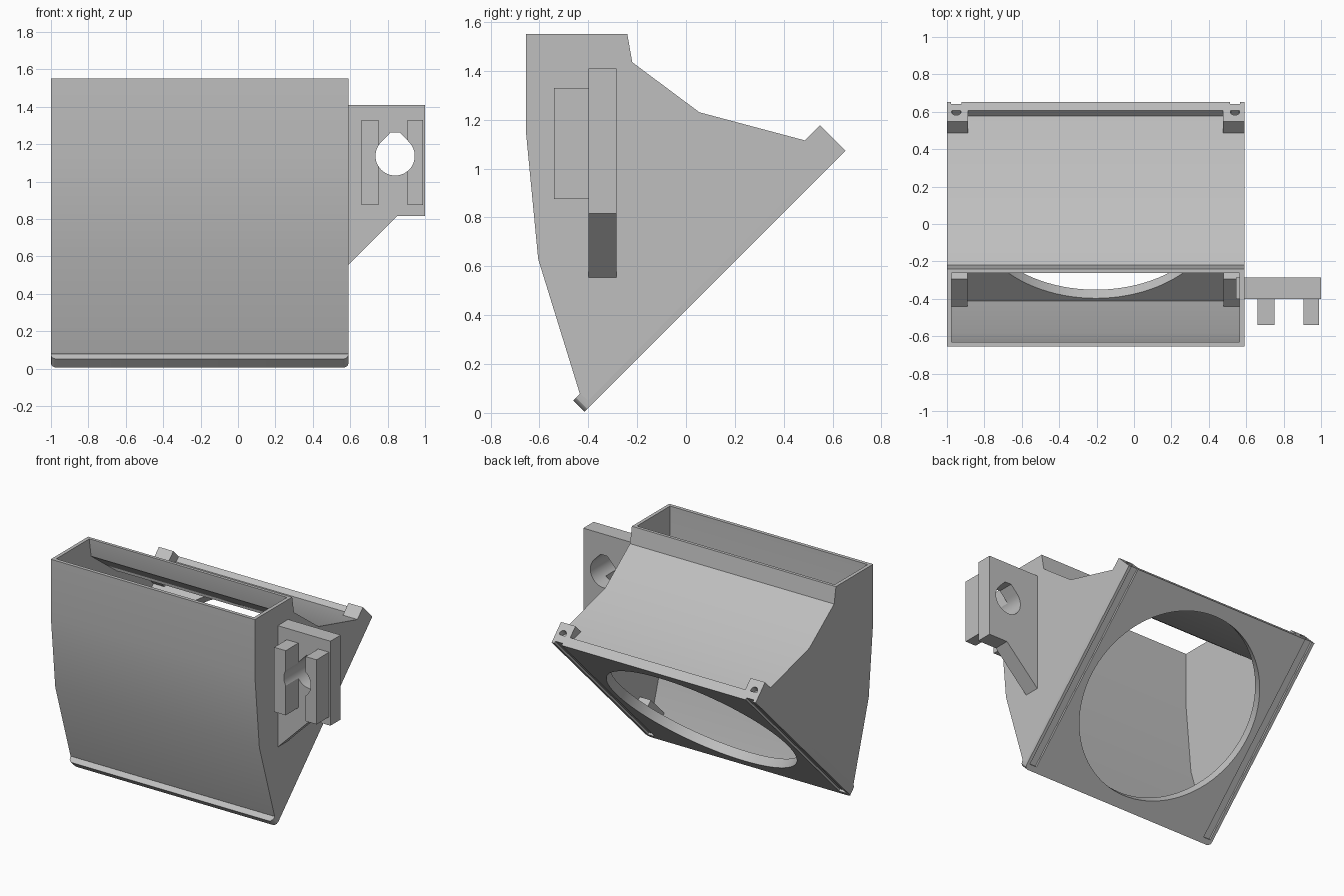
import bpy
import bmesh
from math import sin, cos, pi, radians
from mathutils import Matrix, Vector

cube = bpy.data.objects.get("Cube")
if cube:
    bpy.data.objects.remove(cube, do_unlink=True)

grey = bpy.data.materials.new("plain grey")
grey.use_nodes = True
grey.diffuse_color = (0.52, 0.52, 0.52, 1)
grey.node_tree.nodes["Principled BSDF"].inputs["Base Color"].default_value = grey.diffuse_color

LEFT, RIGHT = 0.59, -1.0       # duct sides
MID = (LEFT + RIGHT) / 2
LENGTH, THICK = 1.51, 0.065    # sloped fan plate
S = 0.5 ** 0.5

# Frames: columns are profile u, profile v, extrusion direction, origin
SIDE = Matrix(((0, 0, 1, 0), (1, 0, 0, 0), (0, 1, 0, 0), (0, 0, 0, 1)))
FRONT = Matrix(((1, 0, 0, 0), (0, 0, 1, 0), (0, 1, 0, 0), (0, 0, 0, 1)))
# Sloped plate frame: x across, u up the slope, h into the duct
SLOPE = Matrix(((1, 0, 0, 0), (0, S, -S, -0.415), (0, S, S, 0.005), (0, 0, 0, 1)))
# End frame: profile in x and h, extruded up the slope
END = SLOPE @ FRONT


def prism(name, points, lo, hi, frame):
    bm = bmesh.new()
    face = bm.faces.new([bm.verts.new(frame @ Vector((u, v, lo))) for u, v in points])
    offset = frame.to_3x3() @ Vector((0, 0, hi - lo))
    new = bmesh.ops.extrude_face_region(bm, geom=[face])["geom"]
    bmesh.ops.translate(bm, vec=offset, verts=[g for g in new if isinstance(g, bmesh.types.BMVert)])
    bmesh.ops.recalc_face_normals(bm, faces=bm.faces)
    mesh = bpy.data.meshes.new(name)
    bm.to_mesh(mesh)
    bm.free()
    mesh.materials.append(grey)
    obj = bpy.data.objects.new(name, mesh)
    bpy.context.collection.objects.link(obj)
    return obj


def rect(u0, u1, v0, v1):
    return [(u0, v0), (u1, v0), (u1, v1), (u0, v1)]


def circle(u, v, r, n):
    return [(u + r * cos(2 * pi * i / n), v + r * sin(2 * pi * i / n)) for i in range(n)]


def cut(obj, cutters):
    for c in cutters:
        mod = obj.modifiers.new("cut", 'BOOLEAN')
        mod.object, mod.solver = c, 'EXACT'
    deps = bpy.context.evaluated_depsgraph_get()
    mesh = bpy.data.meshes.new_from_object(obj.evaluated_get(deps))
    obj.modifiers.clear()
    obj.data = mesh
    for c in cutters:
        bpy.data.objects.remove(c, do_unlink=True)


# Duct shell, open at the top and towards the fan plate
outer = [(-0.655, 1.55), (-0.24, 1.55), (-0.22, 1.435), (0.055, 1.23), (0.58, 1.09),
         (0.60, 1.07), (-0.40, 0.05), (-0.435, 0.08), (-0.605, 0.63), (-0.655, 1.15)]
inner = [(-0.63, 1.7), (-0.262, 1.7), (-0.262, 1.54), (-0.242, 1.42), (0.045, 1.207), (0.562, 1.067),
         (0.62, 1.0), (-0.38, 0), (-0.41, 0.095), (-0.58, 0.635), (-0.63, 1.155)]
shell = prism("duct_shell", outer, RIGHT, LEFT, SIDE)
cut(shell, [prism("cavity", inner, RIGHT + 0.025, LEFT - 0.025, SIDE)])

# Fan plate with round opening, rounded lower corners and two long grooves
r = 0.03
corner = [(r * (1 - cos(a)), r * (1 - sin(a))) for a in (0, pi / 6, pi / 3, pi / 2)]
outline = [(RIGHT, LENGTH)] + [(RIGHT + a, b) for a, b in corner]
outline += [(LEFT - a, b) for a, b in reversed(corner)] + [(LEFT, LENGTH)]
plate = prism("fan_plate", outline, 0, THICK, SLOPE)
cutters = [prism("opening", circle(MID, LENGTH / 2, 0.665, 96), -0.1, 0.2, SLOPE)]
for side in (-1, 1):
    x = MID + side * 0.745
    cutters.append(prism("groove", rect(x - 0.028, x + 0.028, 0.04, 1.6), -0.05, 0.015, SLOPE))
cut(plate, cutters)

# Screw bosses in the four plate corners
for side, word in ((-1, "right"), (1, "left")):
    x0, x1 = sorted((MID + side * 0.795, MID + side * 0.682))
    hole_x = MID + side * 0.745
    upper = prism("upper_boss_" + word, rect(x0, x1, 0.017, 0.148), 1.29, LENGTH, END)
    cut(upper, [prism("screw_hole", circle(hole_x, 0.075, 0.025, 24), 1.36, 1.6, END)])
    prism("lower_boss_" + word, rect(x0 + 0.002, x1 - 0.002, 0.03, 0.148), 0.09, 0.32, END)

# Side bracket with gusset and a teardrop hole
bracket = prism("side_bracket", [(0.545, 0.555), (0.59, 0.555), (0.85, 0.815), (1, 0.815),
                                 (1, 1.41), (0.545, 1.41)], -0.4, -0.285, FRONT)
hx, hz, hr = 0.84, 1.137, 0.105
tear = [(hx + hr * cos(a), hz + hr * sin(a))
        for a in [radians(135 + 270 * i / 36) for i in range(37)]]
tear += [(hx + 0.025, hz + 0.125), (hx - 0.025, hz + 0.125)]
cut(bracket, [prism("teardrop", tear, -0.6, 0, FRONT)])

# Two upright rails on the bracket front
for word, x0, x1 in (("inner", 0.66, 0.75), ("outer", 0.905, 0.99)):
    rail = prism("bracket_rail_" + word, rect(x0, x1, 0.875, 1.33), -0.54, -0.4, FRONT)
    cut(rail, [prism("teardrop", tear, -0.6, 0, FRONT)])

# Smooth the gentle bends and keep the real edges sharp
bpy.ops.object.select_all(action='DESELECT')
for obj in bpy.context.collection.objects:
    if obj.type == 'MESH' and grey.name in obj.data.materials:
        obj.select_set(True)
        bpy.context.view_layer.objects.active = obj
bpy.ops.object.shade_smooth_by_angle(angle=radians(30))
